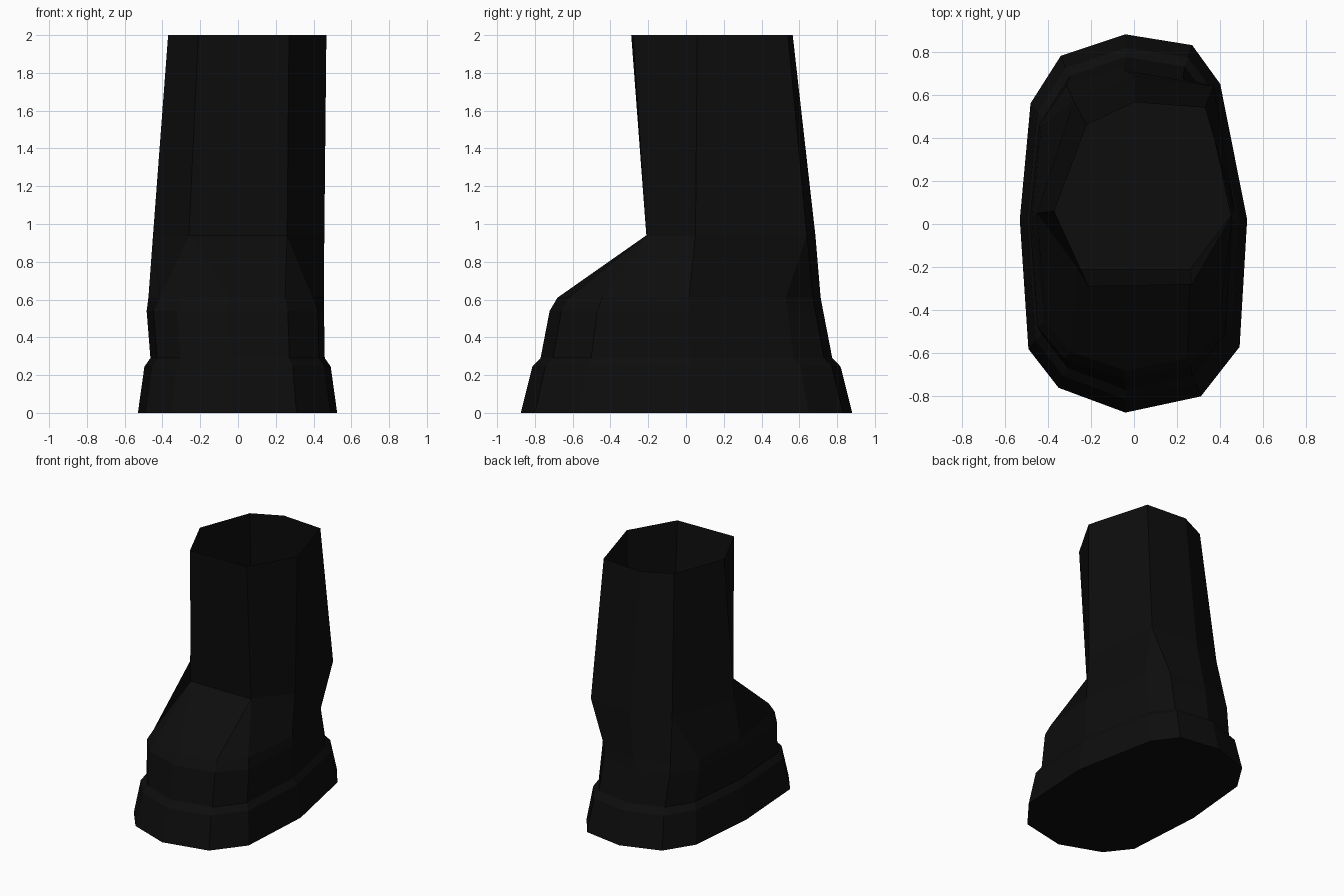
import bpy
import bmesh
from mathutils import Vector

default_cube = bpy.data.objects.get("Cube")
if default_cube:
    bpy.data.objects.remove(default_cube, do_unlink=True)

# One dark leather colour
leather = bpy.data.materials.new("black_leather")
leather.use_nodes = True
colour = (0.004, 0.004, 0.004, 1)
leather.diffuse_color = colour
shader = leather.node_tree.nodes["Principled BSDF"]
shader.inputs["Base Color"].default_value = colour
shader.inputs["Roughness"].default_value = 0.9

# Sole outline, clockwise from the heel
OUTLINE = [(-0.04, 0.88), (0.27, 0.83), (0.40, 0.65), (0.525, 0.02),
           (0.49, -0.57), (0.31, -0.80), (-0.04, -0.875), (-0.35, -0.76),
           (-0.49, -0.58), (-0.53, 0.02), (-0.48, 0.56), (-0.34, 0.78)]

# Shaft corners: heel, heel left, left, front left, front right, right, heel right
ANKLE = [(0.0, 0.685), (0.37, 0.64), (0.457, 0.05), (0.26, -0.21),
         (-0.26, -0.21), (-0.45, 0.05), (-0.28, 0.57)]
RIM = [(0.0, 0.565), (0.33, 0.54), (0.468, 0.06), (0.27, -0.28),
       (-0.21, -0.29), (-0.37, 0.06), (-0.22, 0.46)]
# Shaft corner that each outline point leads up to
LEADS_TO = [0, 1, 1, 2, 3, 3, 4, 4, 4, 5, 6, 6]


def scaled_ring(z, sx, sy, shift=0.0):
    return [Vector((x * sx + shift, y * sy, z)) for x, y in OUTLINE]


def shaft_ring(corners, z):
    return [Vector((*corners[i], z)) for i in LEADS_TO]


def toe_ring():
    """Top edge of the foot, drawn in around the toe."""
    ring = scaled_ring(0.61, 0.88, 0.81, -0.008)
    for p in ring:
        if p.y < -0.3:
            p.x *= 0.94
            p.y *= 0.96
    return ring


def loft(name, rings, close_bottom=False):
    bm = bmesh.new()
    loops = [[bm.verts.new(p) for p in ring] for ring in rings]
    count = len(OUTLINE)
    for low, high in zip(loops, loops[1:]):
        for i in range(count):
            j = (i + 1) % count
            bm.faces.new((low[i], high[i], high[j], low[j]))
    if close_bottom:
        bm.faces.new(loops[0])
    # Merge the columns that share a shaft corner
    bmesh.ops.remove_doubles(bm, verts=bm.verts, dist=0.001)
    bmesh.ops.recalc_face_normals(bm, faces=bm.faces)
    # An open tube may be turned inside out, so check against the heel side
    heel = max(bm.faces, key=lambda f: f.calc_center_median().y)
    if heel.normal.y < 0:
        bmesh.ops.reverse_faces(bm, faces=bm.faces)
    mesh = bpy.data.meshes.new(name)
    bm.to_mesh(mesh)
    bm.free()
    mesh.materials.append(leather)
    obj = bpy.data.objects.new(name, mesh)
    bpy.context.collection.objects.link(obj)
    return obj


# Flared sole with a bevelled welt
welt = scaled_ring(0.29, 0.875, 0.88)
loft("sole", [scaled_ring(0, 1, 1), scaled_ring(0.245, 0.935, 0.93), welt],
     close_bottom=True)

# Foot, from the welt up to the toe edge
toe = toe_ring()
loft("foot", [welt, scaled_ring(0.54, 0.89, 0.825, -0.012), toe])

# Instep and open-topped shaft
loft("shaft", [toe, shaft_ring(ANKLE, 0.94), shaft_ring(RIM, 2.0)])
